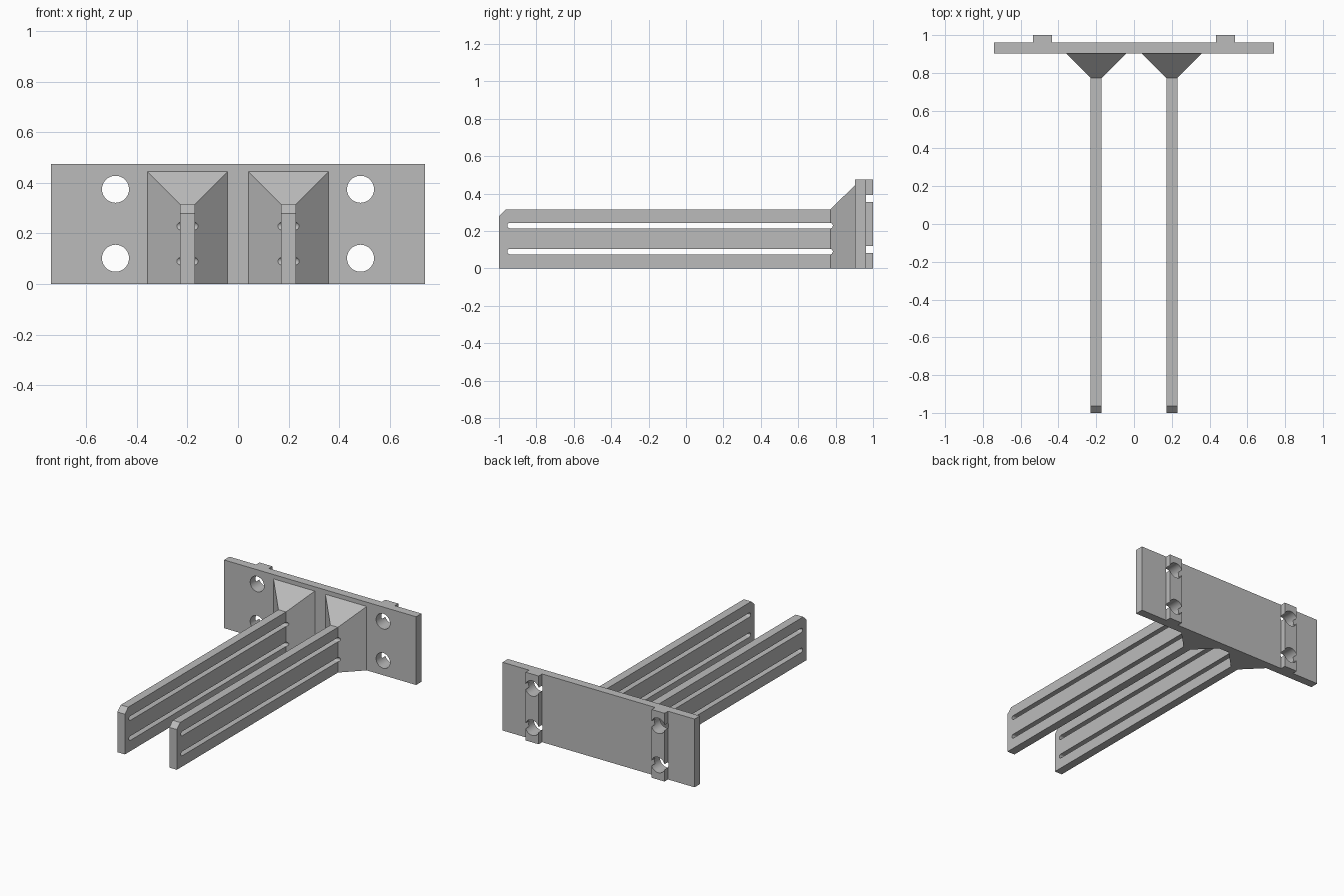
import bpy, bmesh, math

if "Cube" in bpy.data.objects:
    bpy.data.objects.remove(bpy.data.objects["Cube"])

grey = bpy.data.materials.new("plain grey")
grey.diffuse_color = (0.5, 0.5, 0.5, 1)
grey.use_nodes = True
grey.node_tree.nodes["Principled BSDF"].inputs["Base Color"].default_value = grey.diffuse_color


def make_object(name, bm):
    bmesh.ops.recalc_face_normals(bm, faces=bm.faces)
    mesh = bpy.data.meshes.new(name)
    bm.to_mesh(mesh)
    bm.free()
    mesh.materials.append(grey)
    ob = bpy.data.objects.new(name, mesh)
    bpy.context.collection.objects.link(ob)
    return ob


def prism(name, outline, direction):
    """Extrude a closed 3D outline along a direction."""
    bm = bmesh.new()
    face = bm.faces.new([bm.verts.new(p) for p in outline])
    new = bmesh.ops.extrude_face_region(bm, geom=[face])["geom"]
    bmesh.ops.translate(bm, vec=direction,
                        verts=[v for v in new if isinstance(v, bmesh.types.BMVert)])
    return make_object(name, bm)


def loft(name, x, sections):
    """Skin rectangular sections (y, half width, top height) standing on z = 0."""
    bm = bmesh.new()
    rings = [[bm.verts.new((x + sx * w, y, z))
              for sx, z in ((-1, 0), (1, 0), (1, top), (-1, top))]
             for y, w, top in sections]
    for a, b in zip(rings, rings[1:]):
        for i in range(4):
            j = (i + 1) % 4
            bm.faces.new((a[i], a[j], b[j], b[i]))
    bm.faces.new(rings[0])
    bm.faces.new(rings[-1])
    return make_object(name, bm)


def cut(ob, cutters):
    for c in cutters:
        mod = ob.modifiers.new("cut", 'BOOLEAN')
        mod.operation = 'DIFFERENCE'
        mod.solver = 'EXACT'
        mod.object = c
    bpy.context.view_layer.objects.active = ob
    ob.select_set(True)
    for mod in list(ob.modifiers):
        bpy.ops.object.modifier_apply(modifier=mod.name)
    bpy.ops.object.shade_smooth_by_angle(angle=math.radians(30))
    ob.select_set(False)
    for c in cutters:
        bpy.data.objects.remove(c)


def hole_cutter(x, z, r=0.0535, n=40):
    pts = [(x + r * math.cos(2 * math.pi * i / n), 0.8,
            z + r * math.sin(2 * math.pi * i / n)) for i in range(n)]
    c = prism("hole_cutter", pts, (0, 0.4, 0))
    c.hide_render = True
    return c


def slot_cutter(x, z, y0=-0.955, y1=0.785, r=0.015, n=12):
    pts = []
    for centre, start in ((y1 - r, -math.pi / 2), (y0 + r, math.pi / 2)):
        for i in range(n + 1):
            a = start + math.pi * i / n
            pts.append((x - 0.19, centre + r * math.cos(a), z + r * math.sin(a)))
    c = prism("slot_cutter", pts, (0.38, 0, 0))
    c.hide_render = True
    return c


# Back plate with two raised ribs, drawn as one outline seen from above
half = [(0.74, 0.903), (0.74, 0.962), (0.535, 0.962),
        (0.535, 1.0), (0.435, 1.0), (0.435, 0.962)]
outline = half + [(-x, y) for x, y in reversed(half)]
plate = prism("back_plate", [(x, y, 0) for x, y in outline], (0, 0, 0.475))
cut(plate, [hole_cutter(sx * 0.485, z) for sx in (-1, 1) for z in (0.102, 0.375)])

# Slotted arms, chamfered at the tip and flared into the plate
for side, sx in (("left", -1), ("right", 1)):
    arm = loft(side + "_arm", sx * 0.2,
               [(-1, 0.029, 0.28), (-0.963, 0.029, 0.315),
                (0.772, 0.029, 0.315), (0.903, 0.159, 0.445)])
    cut(arm, [slot_cutter(sx * 0.2, z) for z in (0.09, 0.229)])
